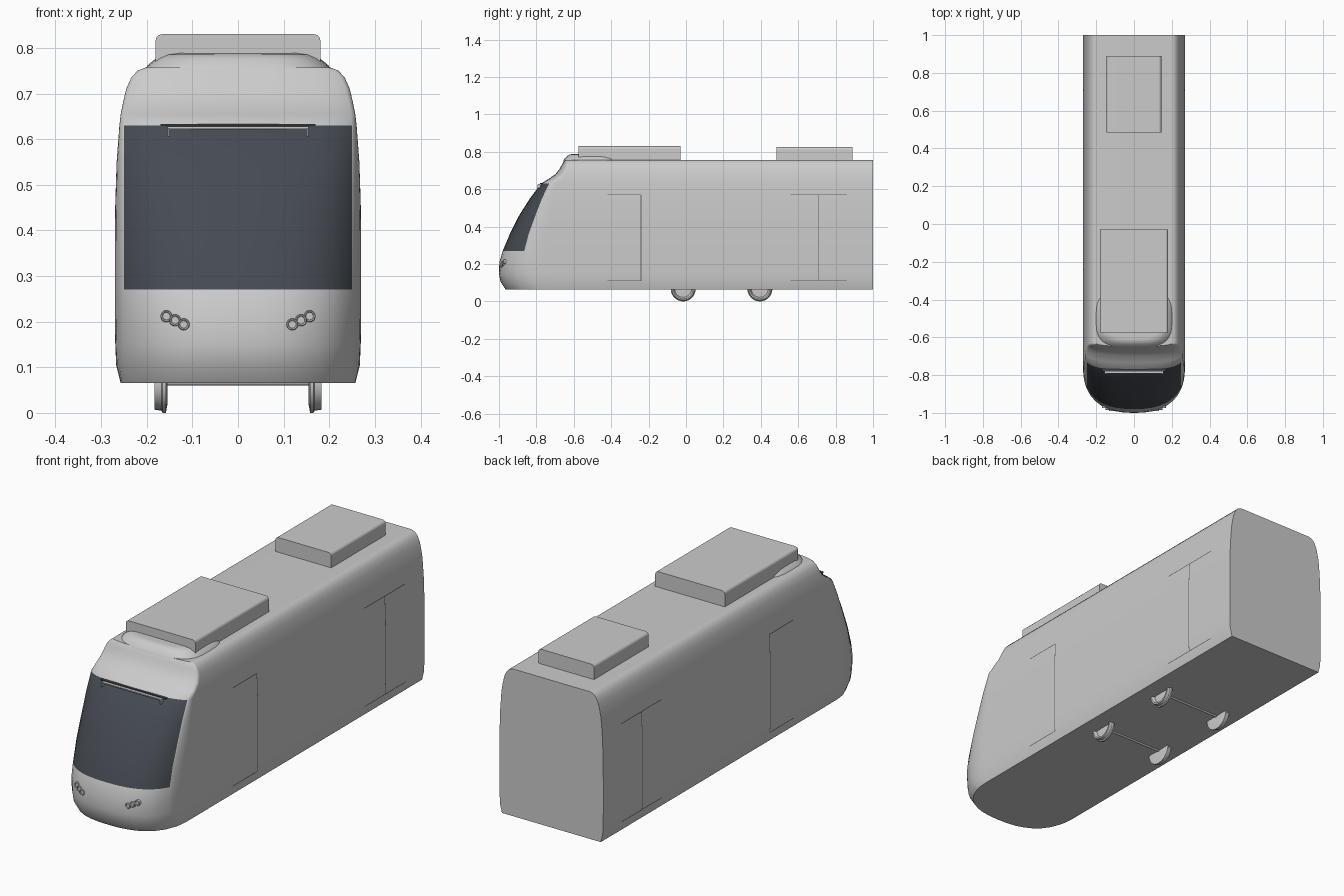
import bpy, bmesh, math
from mathutils import Matrix, Vector

cube = bpy.data.objects.get("Cube")
if cube:
    bpy.data.objects.remove(cube, do_unlink=True)


def material(name, rgb):
    m = bpy.data.materials.new(name)
    m.use_nodes = True
    m.diffuse_color = (*rgb, 1)
    m.node_tree.nodes["Principled BSDF"].inputs["Base Color"].default_value = (*rgb, 1)
    return m


GREY = material("body_grey", (0.6, 0.6, 0.6))
GLASS = material("dark_glass", (0.06, 0.07, 0.085))
SEAM = material("seam_grey", (0.12, 0.12, 0.12))


def finish(name, bm, mats, smooth=True):
    bmesh.ops.recalc_face_normals(bm, faces=bm.faces)
    mesh = bpy.data.meshes.new(name)
    bm.to_mesh(mesh)
    bm.free()
    ob = bpy.data.objects.new(name, mesh)
    bpy.context.collection.objects.link(ob)
    for m in mats:
        mesh.materials.append(m)
    if smooth:
        bpy.ops.object.select_all(action='DESELECT')
        ob.select_set(True)
        bpy.context.view_layer.objects.active = ob
        bpy.ops.object.shade_smooth_by_angle(angle=math.radians(35))
        ob.modifiers.new("weighted", 'WEIGHTED_NORMAL').keep_sharp = True
    return ob


def loft(bm, rings, caps=True):
    rows = [[bm.verts.new(p) for p in ring] for ring in rings]
    n = len(rows[0])
    for a, b in zip(rows, rows[1:]):
        for i in range(n):
            j = (i + 1) % n
            bm.faces.new((a[i], a[j], b[j], b[i]))
    if caps:
        bm.faces.new(rows[0])
        bm.faces.new(rows[-1])


# Body levels: height, half width, nose tip y, nose rounding depth
LEVELS = [
    (0.065, 0.257, -0.965, 0.24), (0.105, 0.267, -0.992, 0.26),
    (0.15, 0.269, -1.0, 0.26), (0.21, 0.27, -0.998, 0.25),
    (0.27, 0.27, -0.98, 0.23), (0.36, 0.27, -0.942, 0.2),
    (0.46, 0.269, -0.892, 0.17), (0.55, 0.266, -0.835, 0.12),
    (0.63, 0.26, -0.775, 0.07), (0.655, 0.257, -0.735, 0.06),
    (0.68, 0.252, -0.698, 0.05), (0.71, 0.245, -0.675, 0.04),
    (0.735, 0.234, -0.662, 0.03), (0.75, 0.22, -0.654, 0.025),
    (0.757, 0.203, -0.648, 0.02)]
POWER = 2.5


def level_at(z):
    for a, b in zip(LEVELS, LEVELS[1:]):
        if a[0] <= z <= b[0]:
            t = (z - a[0]) / (b[0] - a[0])
            return [p + (q - p) * t for p, q in zip(a, b)][1:]
    return LEVELS[-1][1:]


def nose_y(x, z):
    w, tip, depth = level_at(z)
    u = min(abs(x) / w, 1)
    return tip + depth * (1 - (1 - u ** POWER) ** (1 / POWER))


def body_ring(z, w):
    edge = min(0.25, 0.965 * w)
    xs = [edge * t for t in (0, 0.2, 0.4, 0.55, 0.7, 0.82, 0.92, 1)]
    xs += [edge + (w - edge) * t for t in (0.35, 0.65, 0.88, 0.98, 1)]
    half = [(x, nose_y(x, z), z) for x in xs] + [(w, 1, z)]
    return half + [(-x, y, zz) for x, y, zz in reversed(half[1:])]


# Body shell with the windscreen picked out on the nose
bm = bmesh.new()
loft(bm, [body_ring(z, w) for z, w, _, _ in LEVELS])
for f in bm.faces:
    c = f.calc_center_median()
    if (0.27 < c.z < 0.63 and c.y < -0.7
            and all(abs(v.co.x) < 0.2505 for v in f.verts)):
        f.material_index = 1
finish("body_shell", bm, [GREY, GLASS])


# Roof equipment boxes with rounded long top edges
def roof_box(name, half_x, y0, y1, top):
    bm = bmesh.new()
    bmesh.ops.create_cube(bm, size=1)
    bmesh.ops.scale(bm, vec=(2 * half_x, y1 - y0, top - 0.75), verts=bm.verts)
    bmesh.ops.translate(bm, vec=(0, (y0 + y1) / 2, (top + 0.75) / 2), verts=bm.verts)
    edges = [e for e in bm.edges if all(v.co.z > top - 0.01 for v in e.verts)
             and abs(e.verts[0].co.x - e.verts[1].co.x) < 0.01]
    bmesh.ops.bevel(bm, geom=edges, offset=0.015, segments=3, profile=0.5, affect='EDGES')
    finish(name, bm, [GREY])


roof_box("front_roof_box", 0.181, -0.575, -0.03, 0.83)
roof_box("rear_roof_box", 0.145, 0.485, 0.89, 0.826)


# Low fairing under the front roof box
def oval(hx, hy, cy, z, n=40):
    pts = []
    for i in range(n):
        c, s = math.cos(math.tau * i / n), math.sin(math.tau * i / n)
        pts.append((hx * math.copysign(abs(c) ** 0.6, c),
                    cy + hy * math.copysign(abs(s) ** 0.6, s), z))
    return pts


bm = bmesh.new()
loft(bm, [oval(0.204 * s, 0.155 * s, -0.5, z) for s, z in
          ((1, 0.752), (0.97, 0.762), (0.88, 0.777), (0.8, 0.785), (0.68, 0.789))])
finish("roof_fairing", bm, [GREY])


# Spun parts: profile of (radius, offset) about the x axis
def lathe(bm, profile, matrix, n=28):
    rings = [[matrix @ Vector((x, r * math.cos(math.tau * i / n), r * math.sin(math.tau * i / n)))
              for i in range(n)] for r, x in profile]
    loft(bm, rings)


# Wheels and axles
WHEEL = [(0.02, 0.172), (0.045, 0.17), (0.053, 0.183), (0.06, 0.183),
         (0.062, 0.168), (0.067, 0.165), (0.067, 0.158), (0.05, 0.155), (0.02, 0.157)]
for pos, y in (("front", -0.015), ("rear", 0.395)):
    for side, s in (("left", 1), ("right", -1)):
        bm = bmesh.new()
        lathe(bm, [(r, s * x) for r, x in WHEEL], Matrix.Translation((0, y, 0.067)))
        finish(f"{pos}_{side}_wheel", bm, [GREY])
    bm = bmesh.new()
    lathe(bm, [(0.007, -0.16), (0.007, 0.16)], Matrix.Translation((0, y, 0.067)), 12)
    finish(f"{pos}_axle", bm, [GREY])

# Headlamp clusters: raised rims around recessed lenses
LAMP = [(0.013, -0.012), (0.013, 0.004), (0.0115, 0.006), (0.009, 0.005), (0.008, 0.002)]
for side, s in (("left", 1), ("right", -1)):
    bm = bmesh.new()
    for x, z in ((0.157, 0.212), (0.138, 0.203), (0.119, 0.194)):
        place = Matrix.Translation((s * x, nose_y(x, z), z))
        lathe(bm, LAMP, place @ Matrix.Rotation(-math.pi / 2, 4, 'Z'), 20)
    finish(f"{side}_headlamps", bm, [GREY])


def box(bm, center, size):
    m = Matrix.Translation(center) @ Matrix.Diagonal((*size, 1))
    bmesh.ops.create_cube(bm, size=1, matrix=m)


# Destination frame at the top of the windscreen, with a dark lip above
bm = bmesh.new()
box(bm, (0, -0.782, 0.625), (0.31, 0.018, 0.005))
for s in (1, -1):
    box(bm, (s * 0.153, -0.787, 0.615), (0.004, 0.016, 0.018))
finish("destination_frame", bm, [GREY], False)
bm = bmesh.new()
box(bm, (0, -0.774, 0.631), (0.34, 0.012, 0.004))
finish("windscreen_lip", bm, [GLASS], False)


# Door seams: thin strips hugging the body sides
def seam(bm, s, y0, y1, z0, z1):
    cuts = [z0] + [lv[0] for lv in LEVELS if z0 < lv[0] < z1] + [z1]
    rows = [[bm.verts.new((s * (level_at(z)[0] + 0.0008), y, z)) for y in (y0, y1)]
            for z in cuts]
    for a, b in zip(rows, rows[1:]):
        bm.faces.new((a[0], a[1], b[1], b[0]) if s > 0 else (b[0], b[1], a[1], a[0]))


T = 0.002
for name, y0, y1, mid in (("front_door", -0.42, -0.24, -0.24), ("rear_door", 0.56, 0.86, 0.71)):
    bm = bmesh.new()
    for s in (1, -1):
        seam(bm, s, mid - T, mid + T, 0.11, 0.57)
        for z in (0.11, 0.57):
            seam(bm, s, y0, y1, z - T, z + T)
    finish(name + "_seams", bm, [SEAM], False)
